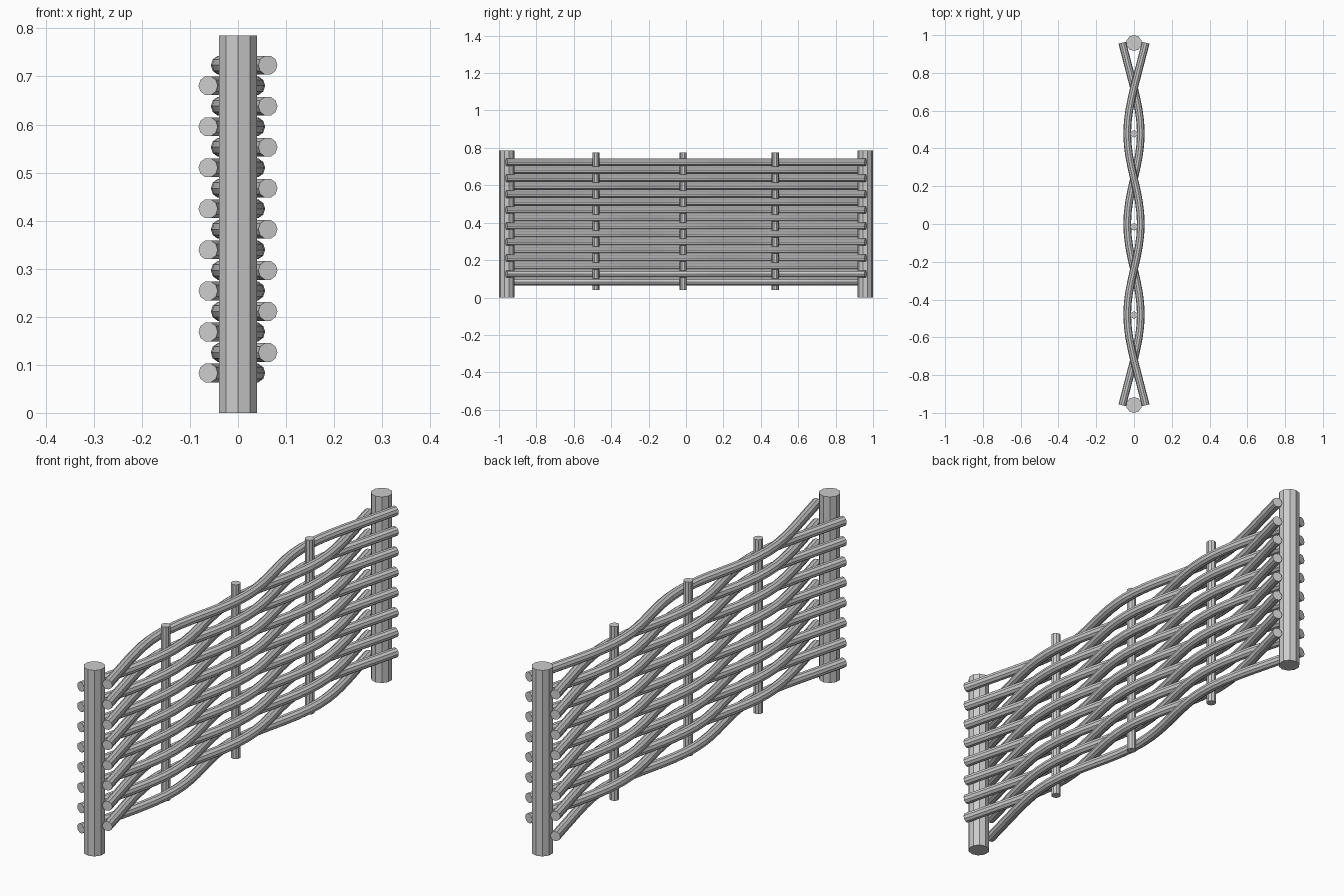
import bpy, bmesh, math
from mathutils import Vector

if "Cube" in bpy.data.objects:
    bpy.data.objects.remove(bpy.data.objects["Cube"])

SIDES = 10
STAKE_GAP = 0.48      # spacing of the uprights along y
WAVE = 0.036          # sideways swing of the woven rods
ROD_R = 0.0205

# dark grey wood
wood = bpy.data.materials.new("dark_grey")
wood.diffuse_color = (0.55, 0.55, 0.55, 1)
wood.use_nodes = True
wood.node_tree.nodes["Principled BSDF"].inputs["Base Color"].default_value = wood.diffuse_color


def finish(name, bm):
    bmesh.ops.recalc_face_normals(bm, faces=bm.faces)
    me = bpy.data.meshes.new(name)
    bm.to_mesh(me)
    bm.free()
    me.materials.append(wood)
    bpy.context.collection.objects.link(bpy.data.objects.new(name, me))


def upright(name, y, r, z0, z1):
    bm = bmesh.new()
    bmesh.ops.create_cone(bm, cap_ends=True, segments=SIDES, radius1=r,
                          radius2=r, depth=z1 - z0)
    bmesh.ops.translate(bm, verts=bm.verts, vec=(0, y, (z0 + z1) / 2))
    finish(name, bm)


def weave_x(y):
    # sine between the outer crossings, straight out to the posts
    cross = 1.5 * STAKE_GAP
    if abs(y) < cross:
        return WAVE * math.cos(math.pi * y / STAKE_GAP)
    return WAVE * math.pi / STAKE_GAP * (abs(y) - cross) * 1.1


def rod(name, side, z):
    ys = [-0.96] + [-0.72 + 0.06 * i for i in range(25)] + [0.96]
    pts = [Vector((side * weave_x(y), y, z)) for y in ys]
    bm = bmesh.new()
    rings = []
    for i, p in enumerate(pts):
        t = (pts[min(i + 1, len(pts) - 1)] - pts[max(i - 1, 0)]).normalized()
        n = Vector((t.y, -t.x, 0))
        ring = []
        for k in range(SIDES):
            a = math.tau * k / SIDES
            ring.append(bm.verts.new(p + ROD_R * (n * math.cos(a) + Vector((0, 0, math.sin(a))))))
        rings.append(ring)
    for a, b in zip(rings, rings[1:]):
        for k in range(SIDES):
            j = (k + 1) % SIDES
            bm.faces.new((a[k], a[j], b[j], b[k]))
    bm.faces.new(rings[0])
    bm.faces.new(rings[-1])
    finish(name, bm)


# thick end posts
upright("front_post", -0.958, 0.042, 0, 0.785)
upright("back_post", 0.958, 0.042, 0, 0.785)

# thin stakes the rods weave around
for i, y in enumerate((-0.482, -0.015, 0.477)):
    upright(f"stake_{i + 1}", y, 0.019, 0.04, 0.775)

# horizontal woven rods, alternating sides
for i in range(16):
    rod(f"woven_rod_{i + 1}", -1 if i % 2 == 0 else 1, 0.083 + i * 0.0427)
